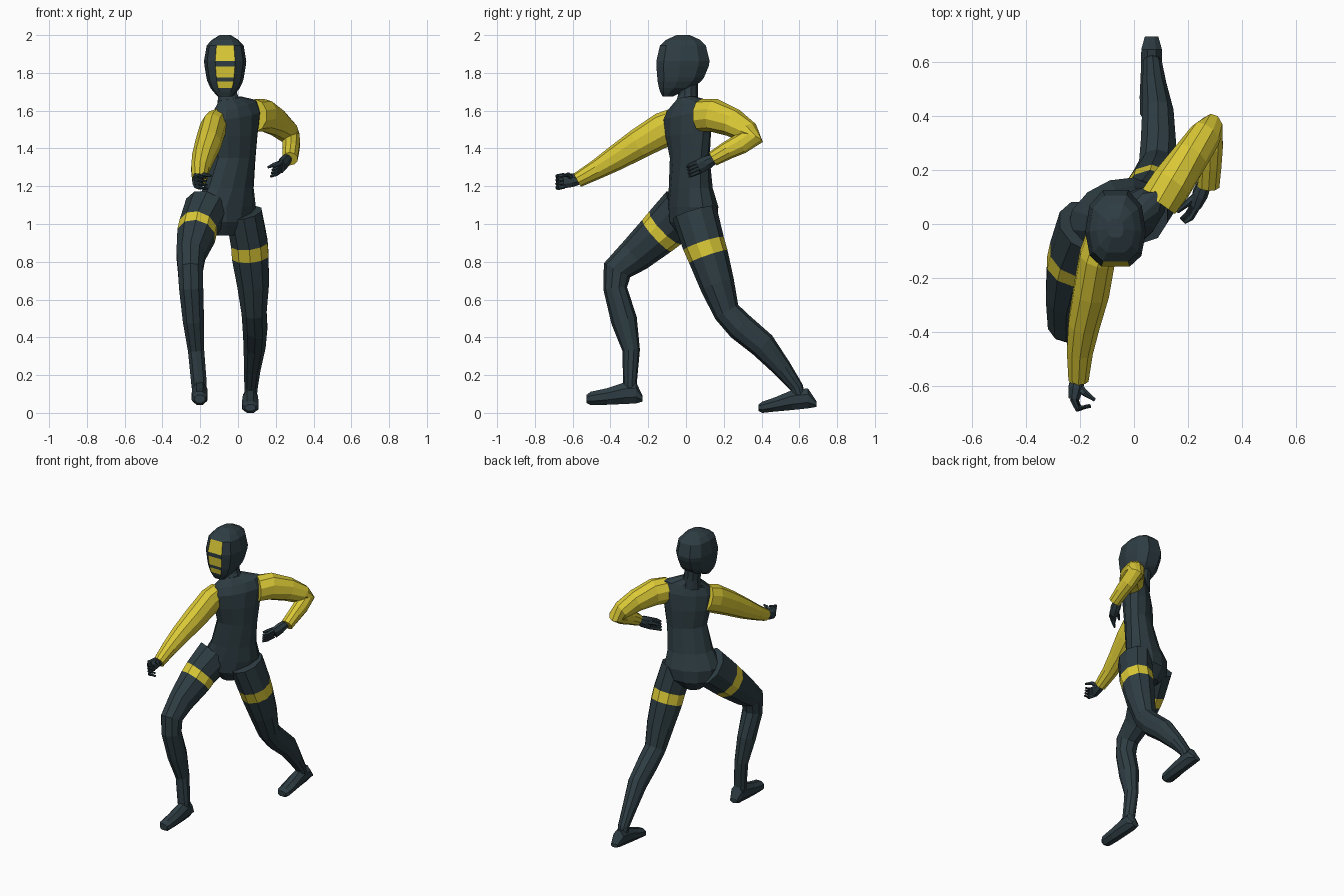
import bpy, bmesh, math
from mathutils import Vector as V


def material(name, rgb):
    m = bpy.data.materials.new(name)
    m.diffuse_color = (*rgb, 1)
    return m


DARK = material("dark slate", (0.027, 0.046, 0.055))
YELLOW = material("yellow", (0.70, 0.58, 0.037))


def ngon(n):
    """Unit section with n sides that reaches 1 in each direction."""
    k = 1 / math.cos(math.pi / n)
    return [(k * math.cos((i + .5) * math.tau / n), k * math.sin((i + .5) * math.tau / n)) for i in range(n)]


def loft(name, rings, shape, mats=(DARK,), rule=lambda seg, side: 0):
    """Skin rings of (centre, u axis, v axis); rule picks the colour per face."""
    bm = bmesh.new()
    n = len(shape)
    vs = [[bm.verts.new(V(c) + V(u) * a + V(v) * b) for a, b in shape] for c, u, v in rings]
    for i in range(len(vs) - 1):
        for j in range(n):
            k = (j + 1) % n
            f = bm.faces.new((vs[i][j], vs[i][k], vs[i + 1][k], vs[i + 1][j]))
            f.material_index = rule(i, j)
    bm.faces.new(vs[0])
    bm.faces.new(vs[-1])
    bmesh.ops.recalc_face_normals(bm, faces=bm.faces)
    me = bpy.data.meshes.new(name)
    bm.to_mesh(me)
    bm.free()
    for m in mats:
        me.materials.append(m)
    ob = bpy.data.objects.new(name, me)
    bpy.context.collection.objects.link(ob)
    return ob


def limb(name, pts, sides=10, mats=(DARK,), rule=lambda seg, side: 0):
    """Tube through (x, y, z, side radius, depth radius) stations."""
    c = [V(p[:3]) for p in pts]
    rings = []
    for i, p in enumerate(pts):
        a = (c[i] - c[i - 1]).normalized() if i else V()
        b = (c[i + 1] - c[i]).normalized() if i + 1 < len(c) else V()
        t = (a + b).normalized()
        s = (V((1, 0, 0)) - t * t.x).normalized()
        rings.append((c[i], s * p[3], t.cross(s) * p[4]))
    return loft(name, rings, ngon(sides), mats, rule)


# Torso, turned towards the forward arm: x, y, z, half width, half depth, yaw, shoulder tilt
torso = [(-.08, .03, .94, .06, .07, 28, 0), (-.08, .035, 1.01, .15, .115, 28, 0),
         (-.075, .035, 1.09, .175, .118, 28, 0), (-.05, .025, 1.19, .14, .10, 32, 0),
         (-.02, .02, 1.35, .125, .085, 38, 0), (-.02, .012, 1.47, .145, .09, 42, .01),
         (-.015, .008, 1.57, .165, .082, 43, .025), (-.015, .008, 1.625, .145, .06, 43, .03),
         (-.04, .005, 1.665, .06, .05, 30, .01)]
rings = []
for x, y, z, w, d, yaw, tilt in torso:
    a = math.radians(yaw)
    rings.append(((x, y, z), (w * math.cos(a), w * math.sin(a), tilt), (-d * math.sin(a), d * math.cos(a), 0)))
loft("torso", rings, ngon(12))

limb("neck", [(-.045, .005, 1.62, .065, .06), (-.055, .01, 1.68, .052, .05), (-.065, .01, 1.76, .052, .052)])

# Head: z, front y, back y, half width; stripes are the front faces of some levels
head = [(1.675, -.125, -.07, .04), (1.70, -.137, -.02, .062), (1.72, -.143, .035, .078),
        (1.755, -.15, .08, .094), (1.775, -.152, .095, .099), (1.835, -.157, .12, .109),
        (1.862, -.157, .125, .112), (1.945, -.138, .105, .098), (1.975, -.105, .075, .07),
        (2.0, -.05, .02, .03)]
face = [(.47, -1), (.85, -.72), (1, -.1), (.86, .6), (.42, 1),
        (-.42, 1), (-.86, .6), (-1, -.1), (-.85, -.72), (-.47, -1)]
loft("hooded_head", [((-.068, (a + b) / 2, z), (w, 0, 0), (0, (b - a) / 2, 0)) for z, a, b, w in head],
     face, (DARK, YELLOW), lambda seg, side: int(side == 9 and seg in (2, 4, 6)))

# Legs with a yellow band round each thigh
band = dict(mats=(DARK, YELLOW), rule=lambda seg, side: int(seg == 1))
limb("front_leg", [(-.165, -.01, 1.08, .115, .125), (-.212, -.11, .98, .10, .115),
                   (-.222, -.155, .938, .10, .108), (-.25, -.27, .835, .076, .09),
                   (-.252, -.365, .755, .066, .075), (-.248, -.375, .66, .064, .06),
                   (-.236, -.328, .49, .056, .066), (-.222, -.29, .33, .043, .044),
                   (-.207, -.297, .16, .041, .035), (-.204, -.295, .09, .036, .035)], **band)
limb("rear_leg", [(.03, .045, 1.06, .095, .115), (.06, .093, .897, .097, .107),
                  (.065, .118, .828, .097, .102), (.08, .165, .68, .084, .088),
                  (.085, .215, .535, .066, .068), (.09, .29, .455, .065, .072),
                  (.088, .405, .36, .058, .068), (.075, .51, .235, .044, .048),
                  (.069, .585, .135, .035, .034), (.066, .60, .08, .033, .033)], **band)


# Feet: y, bottom z, top z, half width
def foot(name, x, stations):
    loft(name, [((x, y, (a + b) / 2), (w, 0, 0), (0, 0, (b - a) / 2)) for y, a, b, w in stations], ngon(8))


foot("front_foot", -.203, [(-.23, .06, .09, .025), (-.265, .05, .165, .04), (-.33, .047, .16, .041),
                           (-.42, .043, .13, .042), (-.505, .042, .112, .039), (-.527, .052, .095, .027)])
foot("rear_foot", .065, [(.692, .032, .06, .025), (.645, .024, .13, .038), (.56, .015, .12, .04),
                         (.47, .007, .082, .044), (.405, 0, .06, .042), (.385, .01, .045, .028)])

# Sleeves
limb("forward_sleeve", [(-.115, -.055, 1.525, .062, .085), (-.135, -.12, 1.50, .066, .088),
                        (-.158, -.25, 1.425, .066, .077), (-.185, -.37, 1.35, .058, .064),
                        (-.20, -.47, 1.29, .048, .05), (-.205, -.575, 1.232, .037, .038)], mats=(YELLOW,))
limb("rear_sleeve", [(.09, .08, 1.575, .075, .082), (.14, .15, 1.575, .075, .084),
                     (.21, .25, 1.535, .064, .072), (.262, .325, 1.485, .058, .06),
                     (.283, .345, 1.455, .046, .062), (.282, .29, 1.425, .046, .052),
                     (.28, .22, 1.39, .043, .046), (.275, .142, 1.345, .04, .038)], mats=(YELLOW,))


# Hands: tapered palm, four curled fingers and a thumb
def hand(name, wrist, palm, spread, mid, tip, thumb):
    w, p, s = V(wrist), V(palm), V(spread)
    limb(name + "_palm", [(*w, .024, .025), (*w.lerp(p, .5), .028, .036), (*p, .02, .038)], 8)
    for i in range(4):
        o = s * (i - 1.5)
        limb(f"{name}_finger_{i + 1}", [(*(p + o), .011, .011), (*(V(mid) + o), .010, .010),
                                        (*(V(tip) + o), .006, .006)], 6)
    limb(name + "_thumb", [(*w.lerp(p, .4), .014, .014), (*thumb[0], .011, .011), (*thumb[1], .006, .006)], 6)


hand("forward_hand", (-.206, -.56, 1.236), (-.222, -.645, 1.228), (.003, 0, -.02),
     (-.205, -.682, 1.222), (-.165, -.672, 1.215),
     ((-.18, -.625, 1.262), (-.145, -.65, 1.255)))
hand("rear_hand", (.262, .155, 1.348), (.228, .07, 1.305), (-.004, .004, -.017),
     (.205, .03, 1.288), (.18, .012, 1.277),
     ((.195, .075, 1.315), (.16, .045, 1.30)))
